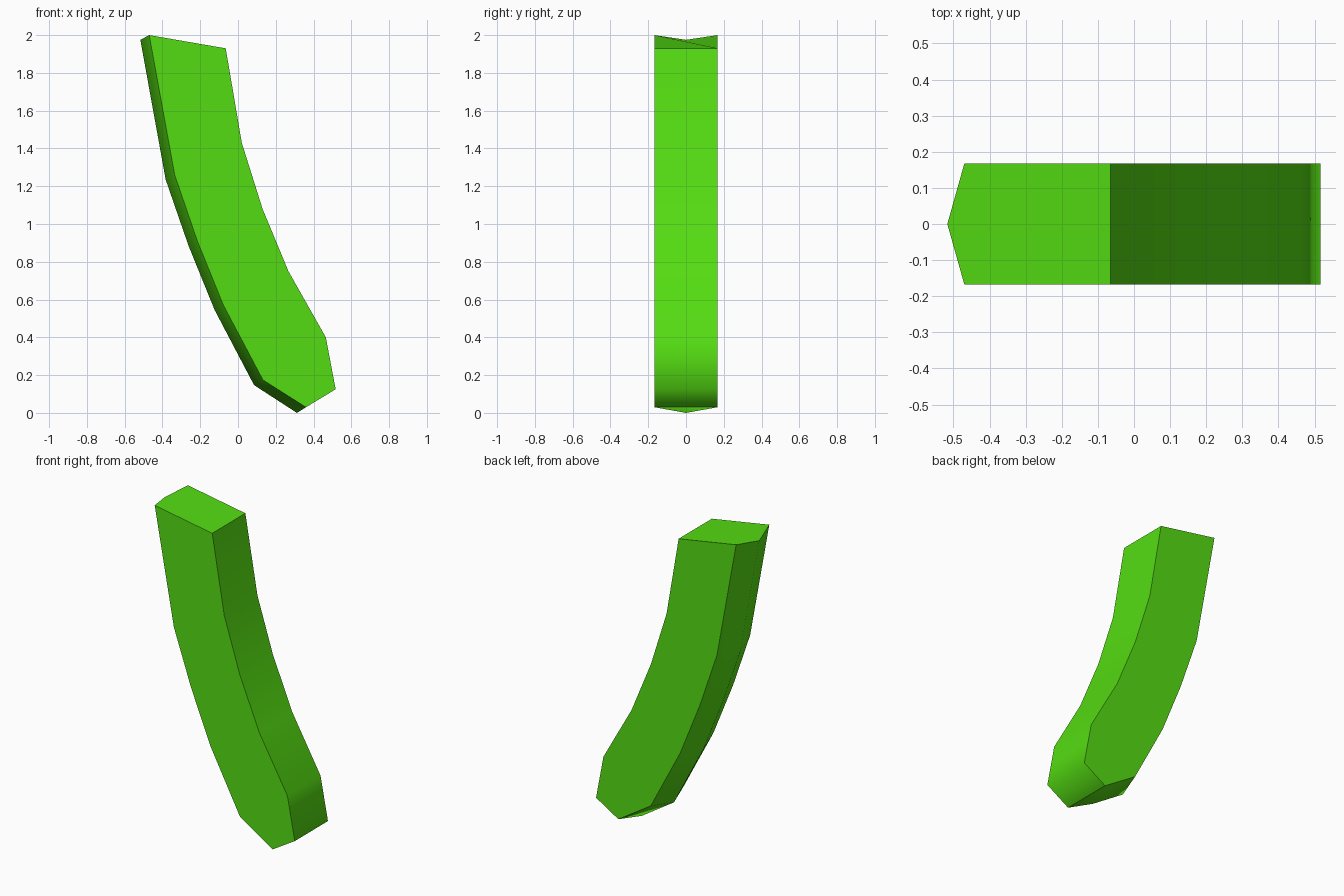
import bpy
import bmesh

cube = bpy.data.objects.get("Cube")
if cube:
    bpy.data.objects.remove(cube, do_unlink=True)

HALF_WIDTH = 0.167

# Cross-sections from top to bottom: (inner edge, outer edge, outer ridge) in x, z
SECTIONS = [
    ((-0.065, 1.93), (-0.47, 2.0), (-0.517, 1.975)),
    ((0.02, 1.43), (-0.335, 1.26), (-0.383, 1.235)),
    ((0.13, 1.08), (-0.215, 0.91), (-0.262, 0.885)),
    ((0.267, 0.75), (-0.077, 0.57), (-0.124, 0.545)),
    ((0.465, 0.40), (0.132, 0.175), (0.085, 0.147)),
    ((0.517, 0.125), (0.36, 0.03), (0.312, 0.0)),
]

green = bpy.data.materials.new("leaf_green")
green.use_nodes = True
color = (0.09, 0.72, 0.006, 1.0)
green.diffuse_color = color
shader = next(n for n in green.node_tree.nodes if n.type == "BSDF_PRINCIPLED")
shader.inputs["Base Color"].default_value = color

bm = bmesh.new()
region = {}


def add_face(name, *verts):
    face = bm.faces.new(verts)
    face.smooth = True
    region[face] = name


# Five-cornered rings, mirrored front to back about the ridge
rings = []
for inner, outer, ridge in SECTIONS:
    corners = [(inner, -1), (outer, -1), (ridge, 0), (outer, 1), (inner, 1)]
    rings.append([bm.verts.new((x, side * HALF_WIDTH, z))
                  for (x, z), side in corners])

# Long sides: flat front and back, ridged outer side, plain inner side
names = ["front", "outer", "outer", "back", "inner"]
for upper, lower in zip(rings, rings[1:]):
    for i, name in enumerate(names):
        j = (i + 1) % 5
        add_face(name, upper[i], upper[j], lower[j], lower[i])

# Flat top; the bottom rounds into the inner side, its tip into the ridge
add_face("top", *rings[0])
a, b, tip, c, d = rings[-1]
add_face("inner", a, b, c, d)
add_face("outer", b, tip, c)

bmesh.ops.recalc_face_normals(bm, faces=bm.faces[:])

# Smooth within each region, crisp between regions
for edge in bm.edges:
    edge.smooth = len({region[f] for f in edge.link_faces}) == 1

mesh = bpy.data.meshes.new("curved_stalk")
bm.to_mesh(mesh)
bm.free()
mesh.materials.append(green)
stalk = bpy.data.objects.new("curved_stalk", mesh)
bpy.context.collection.objects.link(stalk)
